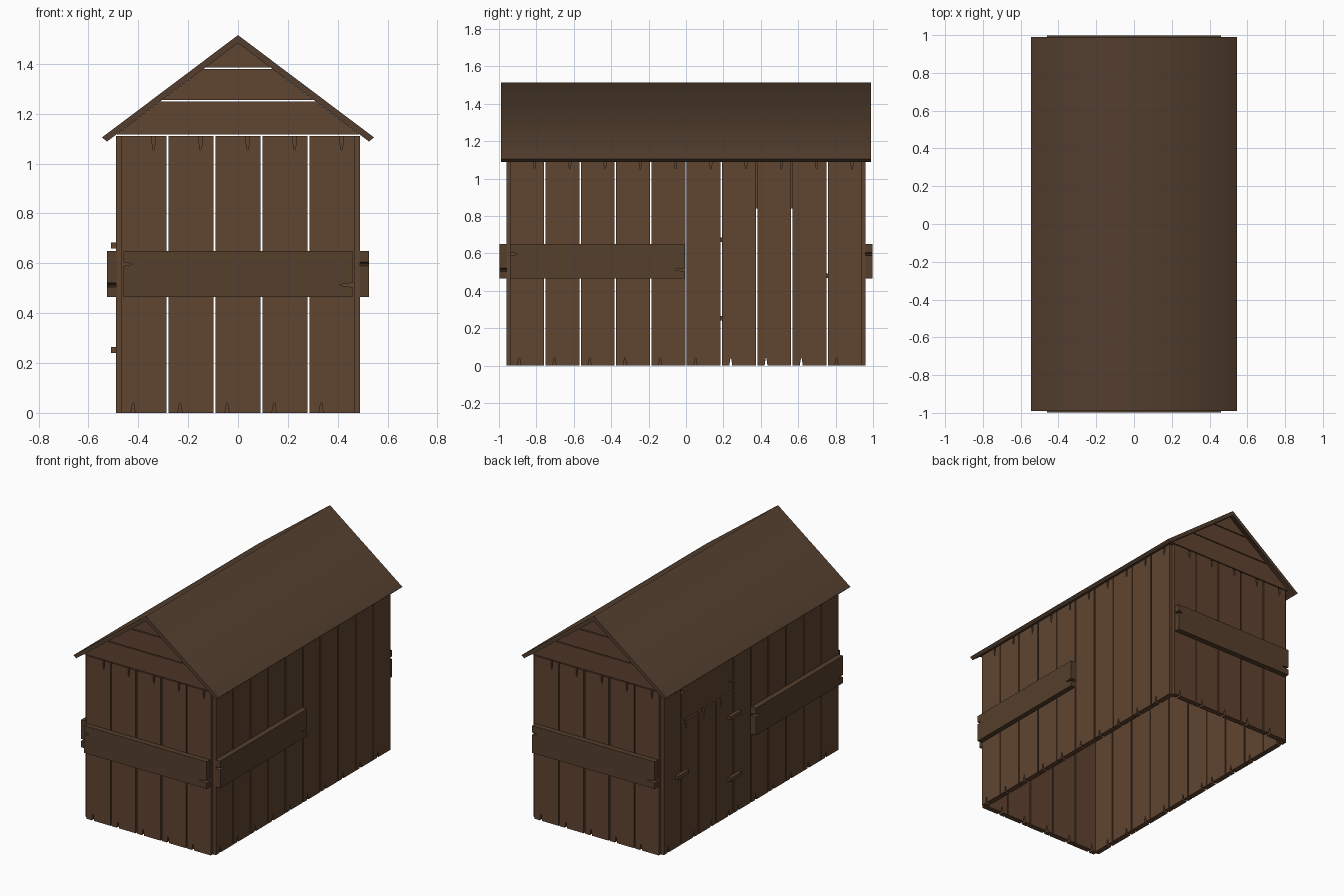
import bpy, bmesh
from math import pi, radians
from mathutils import Matrix, Vector

if "Cube" in bpy.data.objects:
    bpy.data.objects.remove(bpy.data.objects["Cube"])


def material(name, col):
    m = bpy.data.materials.new(name)
    m.diffuse_color = (*col, 1)
    m.use_nodes = True
    m.node_tree.nodes["Principled BSDF"].inputs["Base Color"].default_value = m.diffuse_color
    return m


WALL = material("wall_wood", (0.115, 0.058, 0.03))
BATTEN = material("batten_wood", (0.09, 0.05, 0.025))
ROOF = material("roof_wood", (0.085, 0.048, 0.027))

P = 0.1885            # board pitch
T = 0.037             # board thickness
GAP = 0.004           # half gap between boards
H = 1.11              # wall height
SLOPE = 0.752
APEX_IN = 1.483       # ridge underside


def prism(name, pts, w0, w1, angle, mat):
    """Extrude an outline (u right, v up) from depth w0 to w1 outward, then turn it to face a side."""
    bm = bmesh.new()
    rot = Matrix.Rotation(angle, 4, 'Z')
    a, b = ([bm.verts.new(rot @ Vector((u, -w, v))) for u, v in pts] for w in (w0, w1))
    bm.faces.new(a)
    bm.faces.new(b)
    n = len(pts)
    for i in range(n):
        j = (i + 1) % n
        bm.faces.new((a[i], a[j], b[j], b[i]))
    bmesh.ops.recalc_face_normals(bm, faces=bm.faces)
    me = bpy.data.meshes.new(name)
    bm.to_mesh(me)
    bm.free()
    me.materials.append(mat)
    ob = bpy.data.objects.new(name, me)
    bpy.context.collection.objects.link(ob)
    return ob


def cracked(a0, a1, b0, b1, flip=1, top=0.06, bottom=0.04):
    """Board outline with one split in each end."""
    c, w = (a0 + a1) / 2, a1 - a0
    lo, hi = c - 0.24 * w * flip, c + 0.21 * w * flip
    return [(a0, b0), (lo - 0.009, b0), (lo - 0.002, b0 + bottom), (lo + 0.002, b0 + bottom),
            (lo + 0.008, b0), (a1, b0), (a1, b1), (hi + 0.008, b1), (hi + 0.005, b1 - top * 0.7),
            (hi, b1 - top), (hi - 0.004, b1 - top * 0.7), (hi - 0.007, b1), (a0, b1)]


def flat_board(name, u0, u1, v0, v1, w0, angle, mat):
    """Horizontal board: the same split board turned on its side."""
    pts = [(-b, a) for a, b in cracked(v0, v1, -u1, -u0, 1, 0.035, 0.05)]
    return prism(name, pts, w0, w0 + T, angle, mat)


def wall(name, angle, count, out, door=()):
    for i in range(count):
        u = (i - count / 2) * P
        is_door = i in door
        pts = cracked(u + GAP, u + P - GAP, 0, 0.83 if is_door else H, -1 if is_door else 1)
        prism("door_board" if is_door else name, pts, out - T, out, angle, WALL)


# walls of upright boards
wall("front_board", 0, 5, 0.96)
wall("back_board", pi, 5, 0.96)
wall("right_board", pi / 2, 10, 0.49)
wall("left_board", -pi / 2, 10, 0.49, door=(1, 2, 3))

# board above the door
flat_board("door_header", -4 * P + GAP, -P - GAP, 0.84, H, 0.49 - T, -pi / 2, WALL)

# horizontal battens round the outside
for name, angle, u0, u1, w in (("front_batten", 0, -0.46, 0.46, 0.96),
                               ("back_batten", pi, -0.46, 0.46, 0.96),
                               ("right_batten", pi / 2, -0.94, -0.005, 0.488),
                               ("left_batten", -pi / 2, 0.005, 0.94, 0.488)):
    flat_board(name, u0, u1, 0.465, 0.65, w, angle, BATTEN)

# door hinges and latch
for name, u, z in (("hinge", -P, 0.672), ("hinge", -P, 0.253), ("latch", -4 * P, 0.482)):
    prism(name, [(u - 0.06, z - 0.012), (u + 0.06, z - 0.012), (u + 0.06, z + 0.012),
                 (u - 0.06, z + 0.012)], 0.47, 0.51, -pi / 2, WALL)

# gable boards cut to the roof slope
for angle in (0, pi):
    for z0, z1 in ((1.116, 1.248), (1.254, 1.38), (1.386, APEX_IN)):
        a, b = (APEX_IN - z0) / SLOPE, (APEX_IN - z1) / SLOPE
        pts = [(-a, z0), (a, z0)] + ([(b, z1), (-b, z1)] if b > 0.01 else [(0, z1)])
        prism("gable_board", pts, 0.96 - T, 0.96, angle, WALL)

# roof, one bent slab shaded smoothly over the ridge
roof = prism("roof", [(-0.545, 1.105), (-0.526, 1.088), (0, APEX_IN), (0.526, 1.088),
                      (0.545, 1.105), (0, 1.515)], -0.99, 0.99, 0, ROOF)
bpy.ops.object.select_all(action='DESELECT')
roof.select_set(True)
bpy.context.view_layer.objects.active = roof
bpy.ops.object.shade_smooth_by_angle(angle=radians(77))
